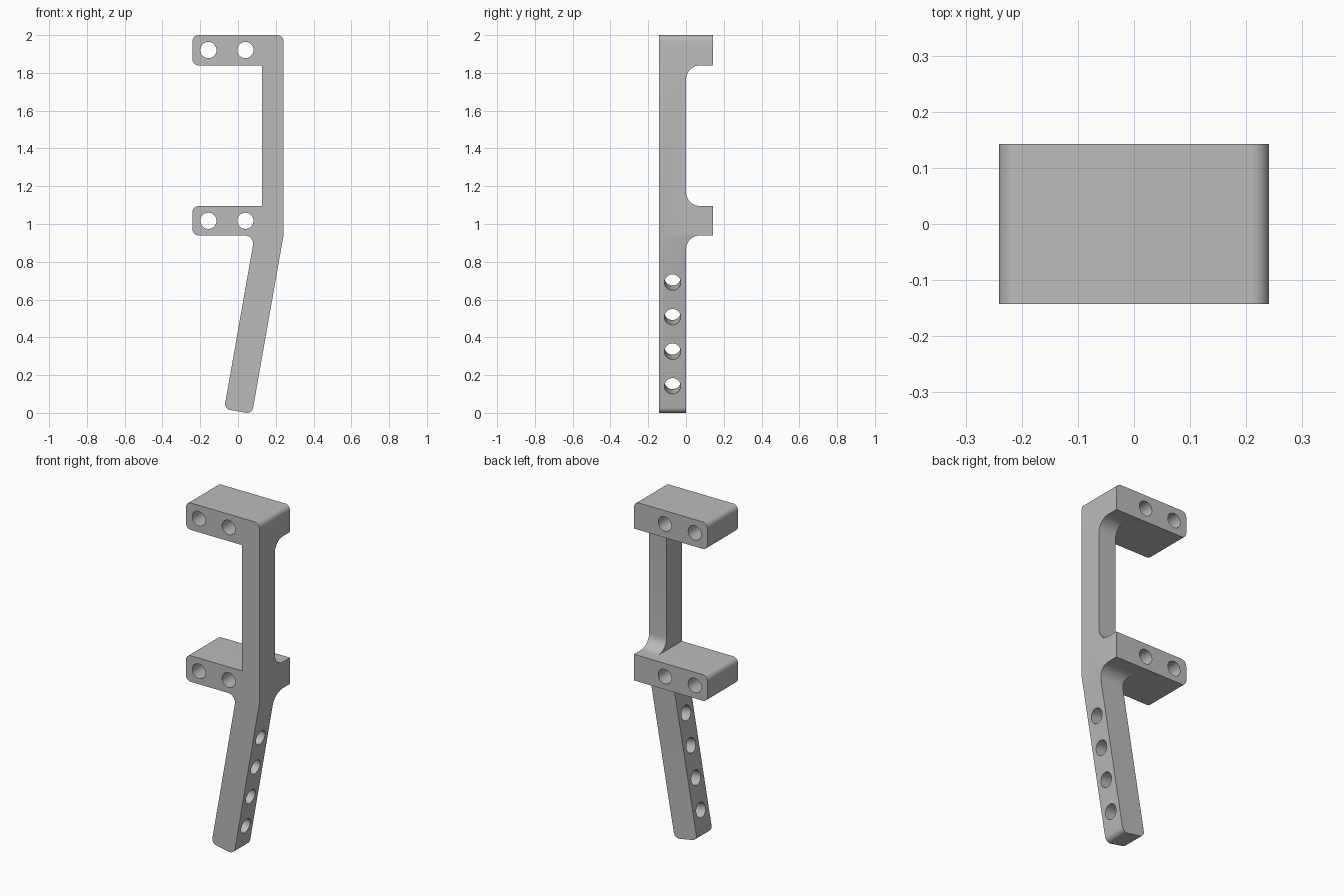
import bpy
from math import cos, sin, tan, pi, radians
from mathutils import Vector, Matrix

cube = bpy.data.objects.get("Cube")
if cube:
    bpy.data.objects.remove(cube, do_unlink=True)

TILT = radians(10)          # lean of the lower leg
HALF_X, HALF_Y = 0.241, 0.1425
ROUND, HOLE = 0.032, 0.043
ARM_TOP, ARM_BASE = 1.095, 0.94      # lower arm
UPPER_BASE = 1.84                    # underside of upper arm
POST_X = 0.127                       # inner side of post

grey = bpy.data.materials.new("grey")
grey.use_nodes = True
grey.diffuse_color = (0.5, 0.5, 0.5, 1)
grey.node_tree.nodes["Principled BSDF"].inputs["Base Color"].default_value = (0.5, 0.5, 0.5, 1)


def rounded(corners, steps=10):
    """Outline with an arc at each (point, radius) corner."""
    out = []
    for i, (p, r) in enumerate(corners):
        if r == 0:
            out.append(p)
            continue
        a = (corners[i - 1][0] - p).normalized()
        b = (corners[(i + 1) % len(corners)][0] - p).normalized()
        half = a.angle(b) / 2
        centre = p + (a + b).normalized() * r / sin(half)
        start = p + a * r / tan(half) - centre
        end = p + b * r / tan(half) - centre
        sweep = pi - 2 * half
        for k in range(steps + 1):
            t = k / steps
            out.append(centre + (start * sin((1 - t) * sweep) + end * sin(t * sweep)) / sin(sweep))
    return out


def prism(name, outline, place, low, high):
    """Extrude a 2D outline; place(u, v, w) maps it into space."""
    n = len(outline)
    verts = [place(p.x, p.y, w) for w in (low, high) for p in outline]
    faces = [list(range(n))[::-1], list(range(n, 2 * n))]
    faces += [(i, (i + 1) % n, (i + 1) % n + n, i + n) for i in range(n)]
    mesh = bpy.data.meshes.new(name)
    mesh.from_pydata(verts, [], faces)
    obj = bpy.data.objects.new(name, mesh)
    bpy.context.collection.objects.link(obj)
    bpy.context.view_layer.objects.active = obj
    bpy.ops.object.select_all(action='DESELECT')
    obj.select_set(True)
    bpy.ops.object.mode_set(mode='EDIT')
    bpy.ops.mesh.select_all(action='SELECT')
    bpy.ops.mesh.normals_make_consistent(inside=False)
    bpy.ops.object.mode_set(mode='OBJECT')
    return obj


def cut(target, cutter):
    mod = target.modifiers.new("cut", 'BOOLEAN')
    mod.operation, mod.solver, mod.object = 'DIFFERENCE', 'EXACT', cutter
    bpy.context.view_layer.objects.active = target
    bpy.ops.object.modifier_apply(modifier=mod.name)
    bpy.data.objects.remove(cutter, do_unlink=True)


def drill(target, centre, axis):
    bpy.ops.mesh.primitive_cylinder_add(vertices=40, radius=HOLE, depth=0.6, location=centre)
    tool = bpy.context.object
    tool.rotation_euler = Vector(axis).to_track_quat('Z', 'Y').to_euler()
    bpy.context.view_layer.update()
    cut(target, tool)


# Front outline: two arms, upright post and leaning leg
V = Vector
toe_right = V((HALF_X - (ARM_BASE + 0.005) * tan(TILT), -0.005))
toe_left = toe_right + 0.15 * V((-cos(TILT), sin(TILT)))
leg_inner = V((toe_left.x + (ARM_BASE - toe_left.y) * tan(TILT), ARM_BASE))
outline = rounded([
    (V((-HALF_X, 2)), ROUND), (V((HALF_X, 2)), ROUND),
    (V((HALF_X, ARM_BASE)), 0),
    (toe_right, ROUND), (toe_left, ROUND), (leg_inner, 0.045),
    (V((-HALF_X, ARM_BASE)), ROUND), (V((-HALF_X, ARM_TOP)), ROUND),
    (V((POST_X, ARM_TOP)), 0), (V((POST_X, UPPER_BASE)), 0),
    (V((-HALF_X, UPPER_BASE)), ROUND),
])
bracket = prism("bracket", outline, lambda u, v, w: (u, w, v), -HALF_Y, HALF_Y)

# Recesses that thin the post and the leg from the back, with filleted ends
for low, high, r_low in ((ARM_TOP, UPPER_BASE, 0.075), (-0.1, ARM_BASE, 0)):
    recess = rounded([(V((0, low)), r_low), (V((0.3, low)), 0),
                      (V((0.3, high)), 0), (V((0, high)), 0.075)])
    cut(bracket, prism("recess", recess, lambda u, v, w: (w, u, v), -0.4, 0.4))

# Bolt holes through the arms
for z in (1.921, 1.017):
    for x in (-0.157, 0.039):
        drill(bracket, (x, 0, z), (0, 1, 0))

# Row of holes across the leg
for i in range(4):
    z = 0.142 + i * 0.183
    x = HALF_X - (ARM_BASE - z) * tan(TILT)
    drill(bracket, (x, -HALF_Y / 2, z), (cos(TILT), 0, -sin(TILT)))

bracket.data.materials.clear()
bracket.data.materials.append(grey)
bpy.ops.object.select_all(action='DESELECT')
bracket.select_set(True)
bpy.context.view_layer.objects.active = bracket
bpy.ops.object.shade_smooth_by_angle(angle=radians(30))
